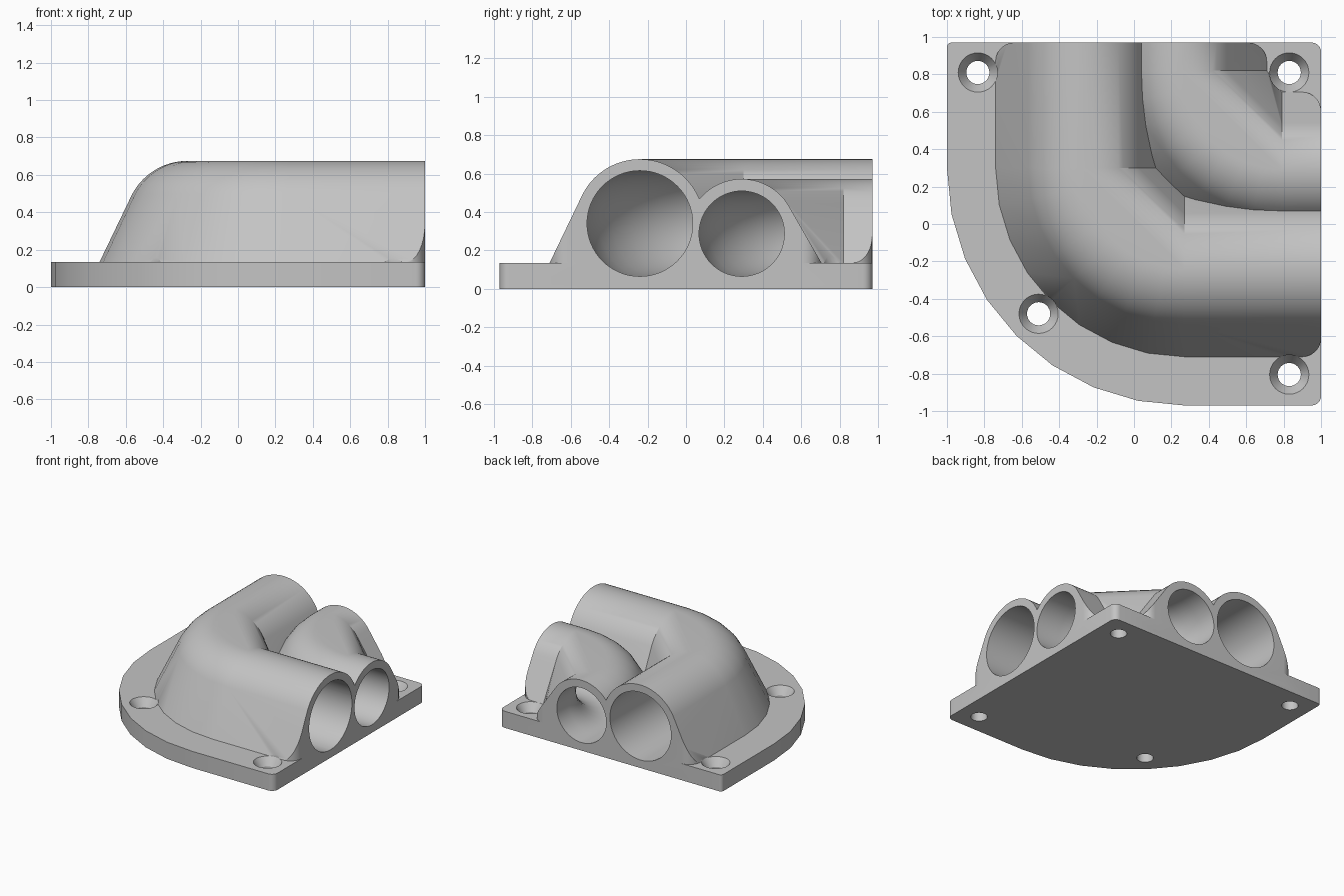
import bpy, bmesh
from math import sin, cos, pi, radians

cube = bpy.data.objects.get("Cube")
if cube:
    bpy.data.objects.remove(cube, do_unlink=True)

PLATE_TOP = 0.135
X_END, Y_END = 1.0, 0.97
STEPS = 8

grey = bpy.data.materials.new("light_grey")
grey.use_nodes = True
colour = (0.55, 0.55, 0.55, 1)
grey.diffuse_color = colour
grey.node_tree.nodes["Principled BSDF"].inputs["Base Color"].default_value = colour


def make_object(name, bm):
    bmesh.ops.recalc_face_normals(bm, faces=bm.faces)
    mesh = bpy.data.meshes.new(name)
    bm.to_mesh(mesh)
    bm.free()
    mesh.materials.append(grey)
    obj = bpy.data.objects.new(name, mesh)
    bpy.context.collection.objects.link(obj)
    return obj


def hull(name, points):
    bm = bmesh.new()
    verts = [bm.verts.new(p) for p in points]
    result = bmesh.ops.convex_hull(bm, input=verts)
    loose = {g for g in result["geom_interior"] + result["geom_unused"]
             if isinstance(g, bmesh.types.BMVert)}
    bmesh.ops.delete(bm, geom=list(loose), context="VERTS")
    bmesh.ops.dissolve_limit(bm, angle_limit=radians(0.1), verts=bm.verts, edges=bm.edges)
    return make_object(name, bm)


def loft(name, rings):
    """Closed tube through equal rings of points, capped at both ends."""
    bm = bmesh.new()
    rows = [[bm.verts.new(p) for p in ring] for ring in rings]
    n = len(rows[0])
    for a, b in zip(rows, rows[1:]):
        for i in range(n):
            j = (i + 1) % n
            bm.faces.new((a[i], a[j], b[j], b[i]))
    bm.faces.new(rows[0])
    bm.faces.new(rows[-1][::-1])
    return make_object(name, bm)


def prism(name, outline, z0, z1):
    return loft(name, [[(x, y, z) for x, y in outline] for z in (z0, z1)])


def combine(target, other, operation):
    """Apply a boolean and remove the second object."""
    mod = target.modifiers.new("combine", "BOOLEAN")
    mod.operation, mod.solver, mod.object = operation, "EXACT", other
    bpy.context.view_layer.objects.active = target
    bpy.ops.object.modifier_apply(modifier=mod.name)
    bpy.data.objects.remove(other, do_unlink=True)


def arc(cx, cy, r, start, end, steps):
    return [(cx + r * cos(radians(start + (end - start) * i / steps)),
             cy + r * sin(radians(start + (end - start) * i / steps)))
            for i in range(steps + 1)]


def circle(r, z, n=64):
    return [(r * cos(2 * pi * i / n), z + r * sin(2 * pi * i / n)) for i in range(n)]


class Elbow:
    """Quarter-turn pipe from the back edge round to the +x edge."""

    def __init__(self, name, cx, cy, bend, z, outer, bore, feet):
        self.name, self.cx, self.cy, self.bend = name, cx, cy, bend
        self.z, self.outer, self.bore, self.feet = z, outer, bore, feet

    def section(self, profile, t, extend=0):
        # t runs 0..1 round the bend; extend pushes straight out along an arm
        a = pi + t * pi / 2
        dx, dy = (0, extend) if t < 0.5 else (extend, 0)
        return [(self.cx + (self.bend + o) * cos(a) + dx,
                 self.cy + (self.bend + o) * sin(a) + dy, z) for o, z in profile]

    def skirted(self, t):
        f = self.feet[0] * (1 - t) + self.feet[1] * t
        return circle(self.outer, self.z) + [(s * f, z) for s in (-1, 1)
                                             for z in (PLATE_TOP, 0.04)]

    def body(self):
        s, ends = self.section, (Y_END - self.cy, X_END - self.cx)
        bend = []
        for i in range(STEPS + 1):
            bend += s(self.skirted(i / STEPS), i / STEPS)
        result = hull(self.name + "_bend", bend)
        for t, length in zip((0, 1), ends):
            p = self.skirted(t)
            arm = hull(self.name + "_arm", s(p, t) + s(p, t, length))
            combine(result, arm, "UNION")
        return result

    def bore_cutter(self):
        p = circle(self.bore, self.z)
        rings = [self.section(p, 0, Y_END - self.cy + 0.1)]
        rings += [self.section(p, i / STEPS) for i in range(STEPS + 1)]
        rings.append(self.section(p, 1, X_END - self.cx + 0.1))
        return loft(self.name + "_bore", rings)


# Two nested pipe elbows with sloping skirts
large = Elbow("large_pipe", 0.27, 0.30, 0.54, 0.34, 0.335, 0.275, (0.47, 0.47))
small = Elbow("small_pipe", 0.79, 0.82, 0.53, 0.287, 0.285, 0.222, (0.45, 0.415))
pipes = large.body()
combine(pipes, small.body(), "UNION")

# Rounded upright corners at the ends of the skirts
R, E = 0.1, 0.03
for x, y, sx, sy in ((-0.74, Y_END, 1, -1), (X_END, -0.71, -1, 1),
                     (0.71, Y_END, -1, -1), (X_END, 0.705, -1, -1)):
    outline = [(-E, -E), (R, -E)]
    outline += [(R - R * sin(a * pi / 16), R - R * cos(a * pi / 16)) for a in range(9)]
    outline.append((-E, R))
    cutter = prism("corner_cutter", [(x + sx * u, y + sy * v) for u, v in outline], -0.2, 1)
    combine(pipes, cutter, "DIFFERENCE")

# Base plate with one broad rounded corner and three small ones
C = 0.05
outline = arc(0.27, 0.30, 1.27, 180, 270, STEPS)
outline += arc(X_END - C, -Y_END + C, C, 270, 360, 6)
outline += arc(X_END - C, Y_END - C, C, 0, 90, 6)
outline += arc(-X_END + C / 2, Y_END - C / 2, C / 2, 90, 180, 6)
plate = prism("pipe_elbow_plate", outline, 0, PLATE_TOP)
combine(plate, pipes, "UNION")

# Hollow pipes
for elbow in (large, small):
    combine(plate, elbow.bore_cutter(), "DIFFERENCE")

# Countersunk screw holes with clearance above
for x, y in ((-0.835, 0.81), (0.83, 0.81), (-0.51, -0.48), (0.83, -0.805)):
    rings = [[(x + u, y + v, z) for u, v in circle(r, 0, 32)]
             for r, z in ((0.062, -0.1), (0.062, 0.07), (0.105, PLATE_TOP), (0.105, 1))]
    combine(plate, loft("screw_cutter", rings), "DIFFERENCE")

# Smooth curved faces, keep edges crisp
bpy.ops.object.select_all(action="DESELECT")
plate.select_set(True)
bpy.context.view_layer.objects.active = plate
bpy.ops.object.shade_smooth_by_angle(angle=radians(30))
